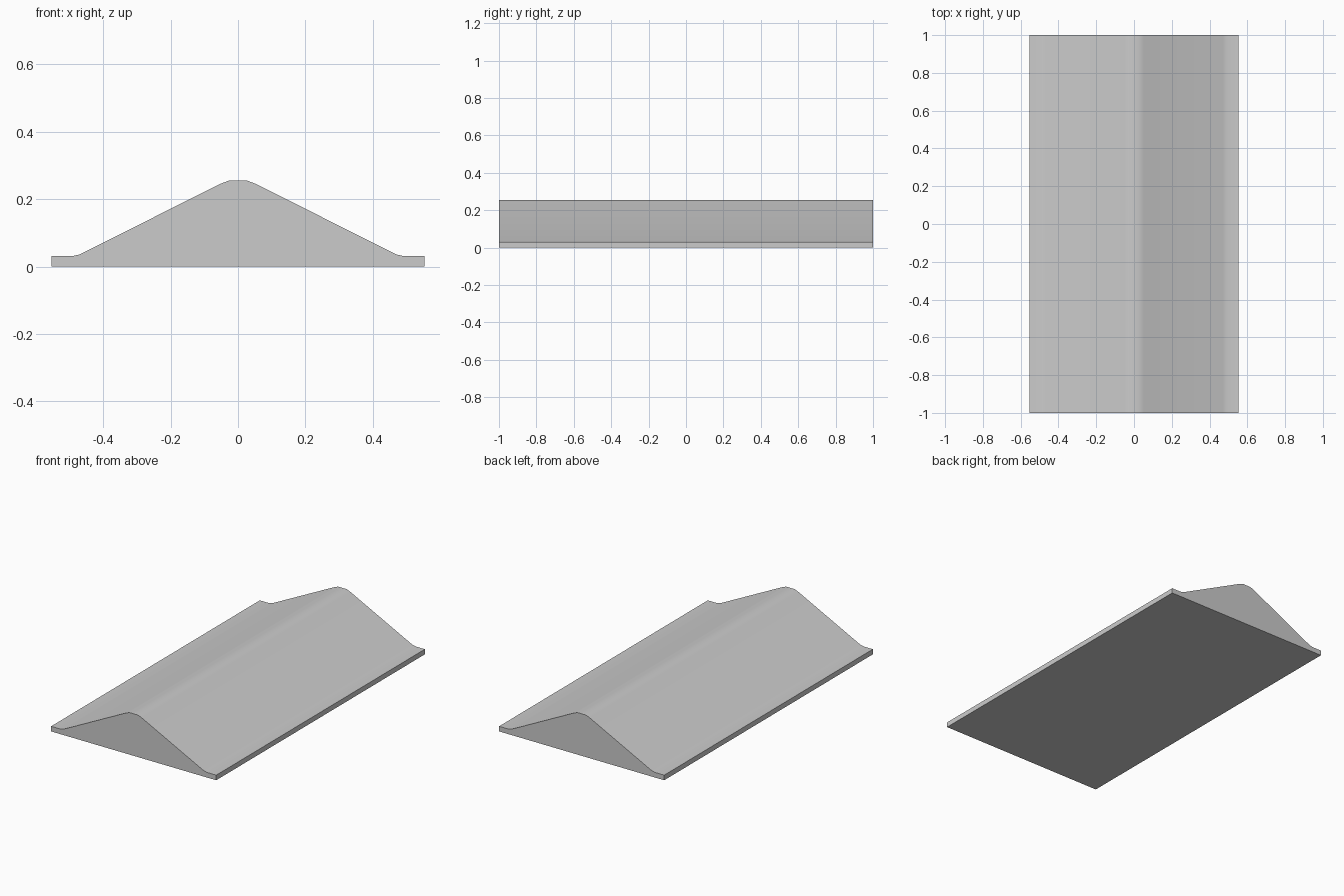
import bpy
import bmesh

cube = bpy.data.objects.get("Cube")
if cube:
    bpy.data.objects.remove(cube, do_unlink=True)

# Plain grey
grey = bpy.data.materials.new("plain_grey")
grey.use_nodes = True
colour = (0.6, 0.6, 0.6, 1)
grey.diffuse_color = colour
grey.node_tree.nodes["Principled BSDF"].inputs["Base Color"].default_value = colour

# Half of the cross-section, from the base edge to the rounded ridge
half = [(0.554, 0), (0.554, 0.031), (0.493, 0.031), (0.47, 0.036),
        (0.052, 0.246), (0.028, 0.255)]
profile = half + [(-x, z) for x, z in reversed(half)]

# Ridged slab: the mirrored section extruded along its length
bm = bmesh.new()
section = bm.faces.new([bm.verts.new((x, -1, z)) for x, z in profile])
result = bmesh.ops.extrude_face_region(bm, geom=[section], use_keep_orig=True)
verts = [v for v in result["geom"] if isinstance(v, bmesh.types.BMVert)]
bmesh.ops.translate(bm, verts=verts, vec=(0, 2, 0))
bmesh.ops.recalc_face_normals(bm, faces=bm.faces)
mesh = bpy.data.meshes.new("ridged_slab")
bm.to_mesh(mesh)
bm.free()
mesh.materials.append(grey)

slab = bpy.data.objects.new("ridged_slab", mesh)
bpy.context.collection.objects.link(slab)
bpy.context.view_layer.objects.active = slab
slab.select_set(True)
bpy.ops.object.shade_smooth_by_angle(angle=0.6)
